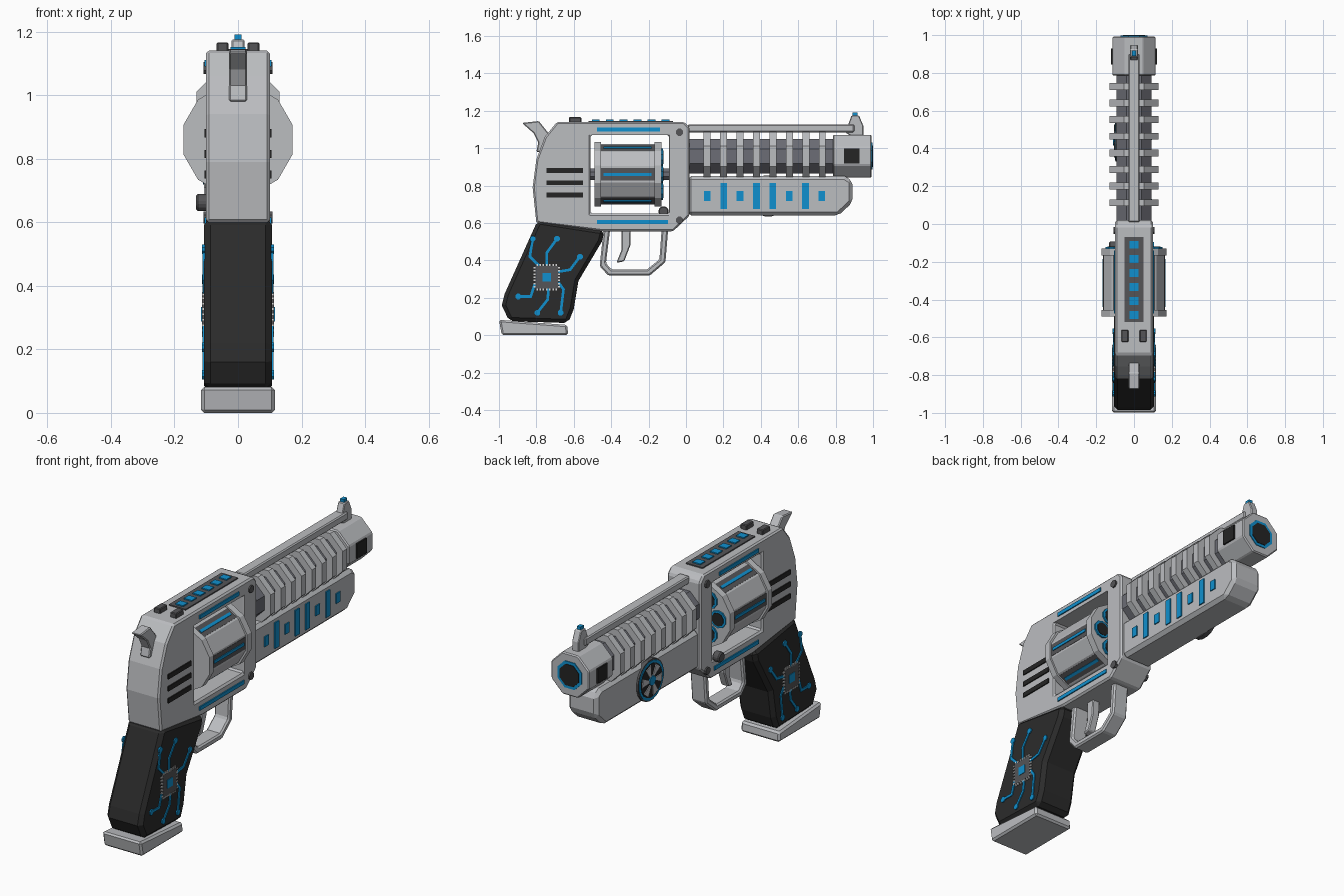
import bpy, bmesh, math
from mathutils import Vector as V

if "Cube" in bpy.data.objects:
    bpy.data.objects.remove(bpy.data.objects["Cube"])


def colour(name, r, g, b):
    m = bpy.data.materials.new(name)
    m.diffuse_color = (r, g, b, 1)
    m.use_nodes = True
    m.node_tree.nodes["Principled BSDF"].inputs["Base Color"].default_value = m.diffuse_color
    return m


LIGHT = colour("light grey metal", .50, .51, .53)
STEEL = colour("dark steel", .15, .155, .18)
DARK = colour("dark grey", .09, .09, .095)
BLACK = colour("black", .018, .018, .018)
GRIP = colour("grip charcoal", .024, .024, .024)
BLUE = colour("glow blue", .005, .28, .62)
PALE = colour("pale pins", .7, .7, .7)


# A solid is a pair of matching end rings
def prism(pts, x0, x1):
    return [V((x0, y, z)) for y, z in pts], [V((x1, y, z)) for y, z in pts]


def box(x0, x1, y0, y1, z0, z1):
    return prism([(y0, z0), (y1, z0), (y1, z1), (y0, z1)], x0, x1)


def disc(axis, c, r, a, b, n, r2=None):
    """Prism along x or y from a to b, centred on c, r measured to the flats."""
    rings = []
    for p, rad in ((a, r), (b, r if r2 is None else r2)):
        rad /= math.cos(math.pi / n)
        ring = []
        for i in range(n):
            t = 2 * math.pi * (i + .5) / n
            u, w = c[0] + rad * math.cos(t), c[1] + rad * math.sin(t)
            ring.append(V((u, p, w)) if axis == 'y' else V((p, u, w)))
        rings.append(ring)
    return rings


def make(name, mat, solids, bevel=0):
    bm = bmesh.new()
    for ra, rb in solids:
        a, b = [bm.verts.new(v) for v in ra], [bm.verts.new(v) for v in rb]
        bm.faces.new(a)
        bm.faces.new(b[::-1])
        for i in range(len(a)):
            j = (i + 1) % len(a)
            bm.faces.new((a[i], b[i], b[j], a[j]))
    bmesh.ops.recalc_face_normals(bm, faces=bm.faces)
    me = bpy.data.meshes.new(name)
    bm.to_mesh(me)
    bm.free()
    me.materials.append(mat)
    ob = bpy.data.objects.new(name, me)
    bpy.context.collection.objects.link(ob)
    if bevel:
        add_bevel(ob, bevel)
    return ob


def add_bevel(ob, w):
    m = ob.modifiers.new("bevel", 'BEVEL')
    m.width, m.segments, m.limit_method = w, 1, 'ANGLE'
    m.angle_limit = math.radians(40)


def plates(y0, y1, z0, z1, x, t=.006, sides=(-1, 1)):
    return [box(s * (x - .003), s * (x + t), y0, y1, z0, z1) for s in sides]


# Frame with a window for the cylinder
frame = make("frame", LIGHT, [prism([
    (-.69, 1.14), (-.01, 1.14), (.02, 1.11), (.02, .64), (-.07, .555), (-.44, .555),
    (-.80, .60), (-.82, .79), (-.80, .94), (-.755, 1.06)], -.1, .1)])
cutter = make("window_cutter", LIGHT, [box(-.3, .3, -.51, -.09, .65, 1.07)])
cutter.hide_render = True
cutter.hide_set(True)
cut = frame.modifiers.new("window", 'BOOLEAN')
cut.operation, cut.object, cut.solver = 'DIFFERENCE', cutter, 'EXACT'
add_bevel(frame, .014)

# Frame trim: light strips, vents, screws
make("frame_light_strips", BLUE, plates(-.475, -.14, 1.09, 1.11, .1)
     + plates(-.475, -.095, .595, .615, .1))
make("frame_vents", BLACK, [p for z in (.88, .815, .75)
                            for p in plates(-.745, -.55, z - .013, z + .013, .1)])
make("frame_screws", DARK, [disc('x', (-.035, z), .019, s * .09, s * .108, 8)
                            for z in (1.085, .615) for s in (-1, 1)])
make("top_panel", DARK, [box(-.05, .05, -.52, -.07, 1.13, 1.146)])
make("top_panel_lights", BLUE, [box(-.023, .023, y - .021, y + .021, 1.14, 1.152)
                                for y in [-.11 - .0745 * i for i in range(6)]])
make("rear_sights", DARK, [box(s * .03, s * .067, -.625, -.56, 1.13, 1.166)
                           for s in (-1, 1)], .004)
make("release_knob", DARK, [disc('x', (-.12, .662), .027, -.132, -.09, 8)], .006)

# Cylinder: body, rims, flutes, chambers
AX = (0, .86)
make("cylinder_body", LIGHT, [disc('y', AX, .162, -.48, -.14, 12)])
make("cylinder_rims", LIGHT, [disc('y', AX, .172, -.49, -.455, 12),
                              disc('y', AX, .172, -.168, -.13, 12)])
make("cylinder_axle", STEEL, [disc('y', AX, .03, -.52, -.08, 8)])


def flute(half, r0, r1, y0, y1):
    out = []
    for k in range(6):
        c, s = math.cos(k * math.pi / 3), math.sin(k * math.pi / 3)
        out.append([[V((r * c - h * s, y, AX[1] + r * s + h * c))
                     for r, h in ((r0, -half), (r1, -half), (r1, half), (r0, half))]
                    for y in (y0, y1)])
    return out


make("cylinder_flutes", DARK, flute(.033, .155, .1635, -.455, -.168))
make("cylinder_flute_lights", BLUE, flute(.008, .16, .168, -.44, -.185))
holes = [(.105 * math.cos(k * math.pi / 3), .86 + .105 * math.sin(k * math.pi / 3))
         for k in range(6)]
make("chamber_rings", BLUE, [disc('y', c, .045, -.14, -.122, 10) for c in holes])
make("chamber_bores", BLACK, [disc('y', c, .034, -.13, -.119, 10) for c in holes])

# Barrel, cooling fins and muzzle
BX = (0, .957)
make("barrel", STEEL, [disc('y', BX, .093, 0, .81, 8)])
make("barrel_fins", LIGHT, [disc('y', BX, .13, .0945 + .088 * i, .131 + .088 * i, 8)
                            for i in range(8)])
make("muzzle", LIGHT, [disc('y', BX, .114, .785, .993, 8)], .006)
make("muzzle_ports", BLACK, plates(.845, .928, .918, .998, .114, .008))
make("muzzle_ring", BLUE, [disc('y', BX, .072, .985, .997, 8)])
make("muzzle_bore", BLACK, [disc('y', BX, .057, .985, 1, 8)])

# Top rib and front sight
make("top_rib", LIGHT, [box(-.03, .03, .01, .9, 1.085, 1.127)], .006)
make("front_sight", LIGHT, [prism([(.85, 1.085), (.865, 1.12), (.885, 1.175), (.925, 1.175),
                                   (.948, 1.12), (.948, 1.06), (.89, 1.06)], -.02, .02)], .004)
make("front_sight_light", BLUE, [box(-.011, .011, .89, .918, 1.17, 1.191)])

# Under-barrel housing with lights on the right
make("under_barrel", LIGHT, [prism([(.01, .85), (.85, .85), (.89, .825), (.89, .71),
                                    (.815, .64), (.01, .64)], -.088, .088)], .018)
marks = []
for i, tall in enumerate((0, 1, 0, 1, 1, 0, 1, 0)):
    y, h = .114 + .0875 * i, (.07 if tall else .027)
    marks += plates(y - .018, y + .018, .745 - h, .745 + h, .088, sides=(1,))
make("under_barrel_lights", BLUE, marks)

# Cooling fan on the left
FC = (.44, .745)
make("fan_rim", DARK, [disc('x', FC, .11, -.098, -.07, 20)])
make("fan_light_ring", BLUE, [disc('x', FC, .103, -.101, -.09, 20)])
make("fan_well", BLACK, [disc('x', FC, .09, -.103, -.09, 20)])
blades = []
for k in range(6):
    t = k * math.pi / 3
    blades.append(prism([(FC[0] + r * math.cos(t + d), FC[1] + r * math.sin(t + d))
                         for r, d in ((.025, -.3), (.086, -.12), (.086, .42), (.025, .3))],
                        -.107, -.1))
make("fan_blades", LIGHT, blades)
make("fan_hub", BLUE, [disc('x', FC, .025, -.11, -.1, 10)])

# Hammer, trigger and guard
make("hammer", LIGHT, [prism([(-.877, 1.135), (-.787, 1.145), (-.735, 1.08), (-.72, .98),
                              (-.80, .98), (-.79, 1.03), (-.815, 1.08)], -.028, .028)], .005)
make("trigger", LIGHT, [prism([(-.345, .57), (-.295, .57), (-.298, .48), (-.33, .395),
                               (-.372, .387), (-.345, .455)], -.022, .022)], .005)
outer = [(-.44, .57), (-.462, .37), (-.415, .318), (-.195, .318), (-.11, .39), (-.095, .57)]
inner = [(-.13, .57), (-.142, .405), (-.208, .352), (-.40, .352), (-.428, .385), (-.405, .57)]
make("trigger_guard", LIGHT, [prism(outer + inner, -.045, .045)], .008)

# Grip and butt plate
make("grip", GRIP, [prism([(-.795, .61), (-.77, .612), (-.435, .56), (-.45, .50), (-.575, .29),
                           (-.60, .14), (-.63, .065), (-.945, .075), (-.985, .16),
                           (-.97, .22)], -.107, .107)], .02)
make("butt_plate", LIGHT, [prism([(-1, .082), (-.635, .055), (-.63, 0), (-.985, 0)],
                                 -.116, .116)], .01)

# Circuit on both grip sides: chip, pins, traces
CY, CZ = -.745, .31
make("chip", DARK, plates(CY - .06, CY + .06, CZ - .06, CZ + .06, .107))
make("chip_core", BLUE, plates(CY - .023, CY + .023, CZ - .023, CZ + .023, .107, .009))
pins = []
for i in range(7):
    o = (i - 3) * .017
    for e in (-.065, .065):
        pins += plates(CY + o - .004, CY + o + .004, CZ + e - .006, CZ + e + .006, .107)
        pins += plates(CY + e - .006, CY + e + .006, CZ + o - .004, CZ + o + .004, .107)
make("chip_pins", PALE, pins)
traces = [
    [(-.79, .375), (-.835, .42), (-.82, .515)],
    [(-.745, .375), (-.745, .44), (-.69, .515)],
    [(-.68, .34), (-.62, .35), (-.567, .42)],
    [(-.81, .27), (-.83, .207), (-.897, .207)],
    [(-.735, .245), (-.74, .19), (-.795, .12)],
    [(-.68, .28), (-.655, .245), (-.67, .12)]]
wires = []
for path in traces:
    for s in (-1, 1):
        for a, b in zip(path, path[1:]):
            a, b = V(a), V(b)
            d = (b - a).normalized() * .007
            n = V((-d.y, d.x))
            a, b = a - d * .5, b + d * .5
            wires.append(prism([a + n, b + n, b - n, a - n], s * .104, s * .112))
        wires.append(disc('x', path[-1], .015, s * .104, s * .113, 8))
make("circuit_traces", BLUE, wires)
